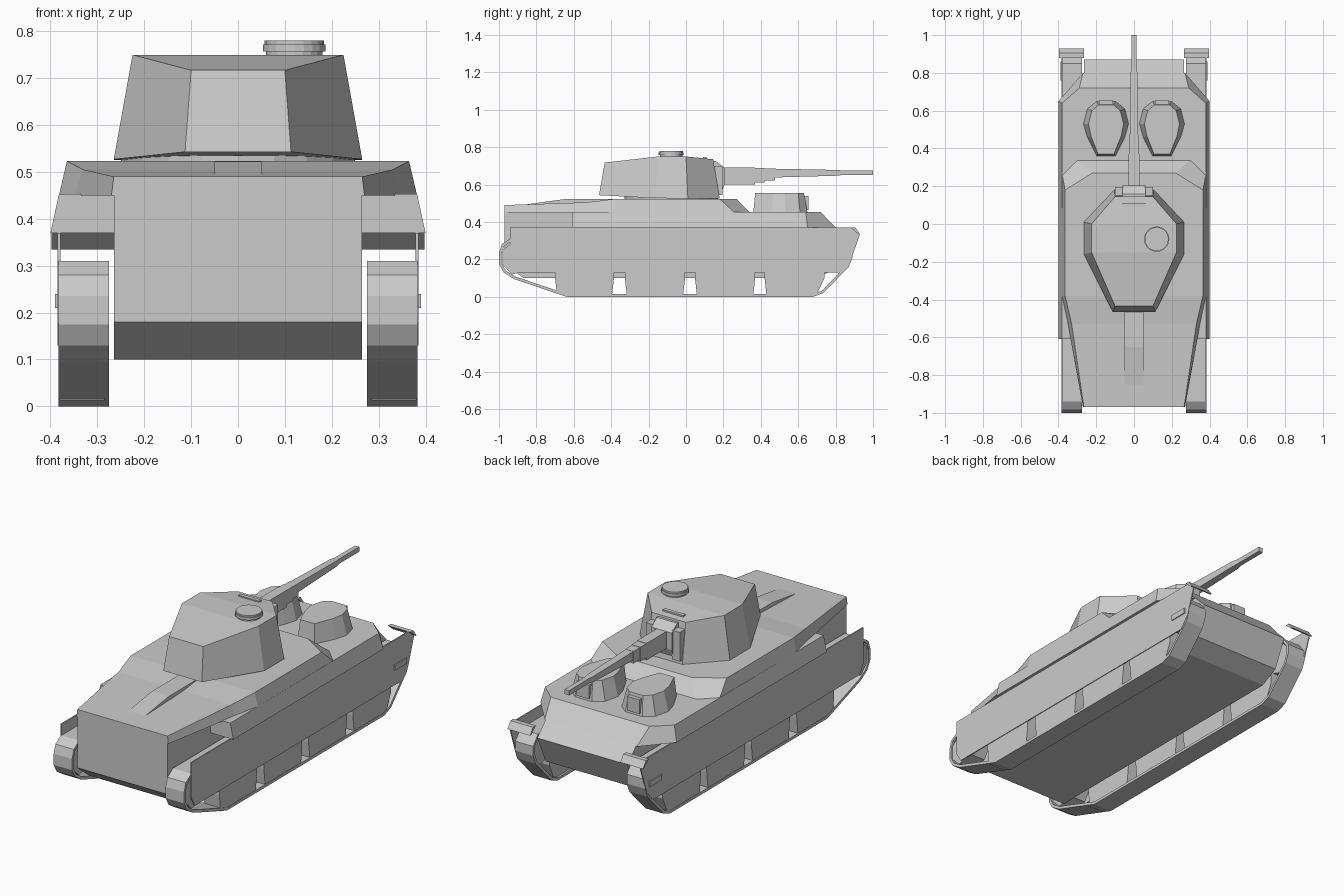
import bpy, bmesh, math

if "Cube" in bpy.data.objects:
    bpy.data.objects.remove(bpy.data.objects["Cube"])


def make(name, verts, faces, mirror=False):
    me = bpy.data.meshes.new(name)
    me.from_pydata(verts, [], faces)
    bm = bmesh.new()
    bm.from_mesh(me)
    bmesh.ops.recalc_face_normals(bm, faces=bm.faces)
    bm.to_mesh(me)
    bm.free()
    ob = bpy.data.objects.new(name, me)
    bpy.context.collection.objects.link(ob)
    if mirror:
        ob.modifiers.new("mirror", 'MIRROR')
    return ob


def prism(name, pts, x0, x1, mirror=False, caps=True):
    """Extrude a (y, z) profile along x."""
    n = len(pts)
    verts = [(x, y, z) for x in (x0, x1) for y, z in pts]
    faces = [(i, (i + 1) % n, (i + 1) % n + n, i + n) for i in range(n)]
    if caps:
        faces += [tuple(range(n)), tuple(range(n, 2 * n))]
    return make(name, verts, faces, mirror)


def box(name, x0, x1, y0, y1, z0, z1, mirror=False):
    return prism(name, [(y0, z0), (y1, z0), (y1, z1), (y0, z1)], x0, x1, mirror)


def loft(name, bot, top, cx=0, mirror=False):
    """Symmetric solid from right-hand outlines (x, y, z), listed along y."""
    n = len(bot)
    verts = [(cx + s * x, y, z) for row in (bot, top) for s in (1, -1) for x, y, z in row]
    faces = []
    for i in range(n - 1):
        for a, b in ((0, n), (2 * n, 3 * n), (0, 2 * n), (n, 3 * n)):
            faces.append((a + i, a + i + 1, b + i + 1, b + i))
    for i in (0, n - 1):
        faces.append((i, n + i, 3 * n + i, 2 * n + i))
    return make(name, verts, faces, mirror)


def flat(pts, z):
    return [(x, y, z) for x, y in pts]


def disc(name, x, y, z0, z1, r, sides):
    ring = [(x + r * math.cos(2 * math.pi * i / sides), y + r * math.sin(2 * math.pi * i / sides))
            for i in range(sides)]
    faces = [(i, (i + 1) % sides, (i + 1) % sides + sides, i + sides) for i in range(sides)]
    faces += [tuple(range(sides)), tuple(range(sides, 2 * sides))]
    return make(name, flat(ring, z0) + flat(ring, z1), faces)


# Lower hull, sponsons and superstructure
prism("hull", [(-.97, .18), (-.97, .46), (.72, .45), (.87, .30), (.80, .15), (.70, .10), (-.87, .10)],
      -.265, .265)
loft("sponsons", flat([(.27, .80), (.40, .65), (.40, -.61)], .37),
     flat([(.29, .72), (.38, .64), (.382, -.61)], .453))
loft("superstructure",
     flat([(.30, .34), (.38, .26), (.382, -.38), (.35, -.53), (.27, -.97)], .45),
     [(.22, .27, .523), (.365, .18, .523), (.365, -.38, .523), (.33, -.53, .505), (.265, -.97, .49)])
prism("engine_deck_ridge", [(-.88, .49), (-.65, .522), (-.38, .522), (-.38, .49)], -.05, .05)

# Side skirts with a front mud flap and a small bracket
prism("side_skirt", [(-.94, .37), (-.94, .18), (-.91, .13), (.83, .13), (.88, .19), (.93, .335), (.90, .37)],
      .379, .385, True)
prism("mud_flap", [(.88, .37), (.905, .37), (.93, .335), (.922, .335)], .265, .398, True)
box("skirt_bracket", .385, .39, .76, .86, .21, .24, True)

# Track bands and the bogie blocks between the gaps
path = [(-.94, .31), (-.985, .28), (-1, .235), (-1, .175), (-.975, .13), (-.92, .095), (-.64, 0),
        (.68, 0), (.735, .02), (.87, .16), (.89, .21), (.89, .26), (.85, .31)]
track = prism("track", path, .275, .383, False, False)
sol = track.modifiers.new("thickness", 'SOLIDIFY')
sol.thickness = .015
sol.offset = -1
track.modifiers.new("mirror", 'MIRROR')
for i, (a, b) in enumerate([(-.70, -.385), (-.327, -.005), (.048, .37), (.42, .74)]):
    prism(f"bogie_{i + 1}", [(a + .01, .014), (b - .01 if i < 3 else .70, .014), (b, .10), (b, .2), (a, .2), (a, .10)],
          .285, .381, True)
prism("drive_wheel_rear", [(-.93, .29), (-.98, .25), (-.98, .17), (-.93, .12), (-.84, .14), (-.80, .2), (-.84, .28)],
      .285, .378, True)
prism("drive_wheel_front", [(.84, .29), (.875, .25), (.875, .2), (.82, .13), (.76, .15), (.74, .22), (.78, .29)],
      .285, .378, True)

# Main turret
disc("turret_ring", 0, -.08, .52, .535, .25, 20)
loft("main_turret",
     [(.105, .18, .526), (.265, .01, .526), (.265, -.16, .527), (.113, -.465, .543)],
     [(.10, .145, .735), (.225, 0, .75), (.225, -.15, .75), (.10, -.435, .717)])
disc("hatch_base", .12, -.08, .74, .762, .06, 20)
disc("hatch_rim", .12, -.08, .757, .772, .067, 20)
disc("hatch_top", .12, -.08, .77, .78, .063, 20)

# Gun mount and barrel
box("mantlet_cheek", .055, .10, .12, .195, .545, .70, True)
prism("mantlet", [(.12, .56), (.19, .56), (.205, .60), (.205, .69), (.16, .725), (.12, .725)], -.06, .06)
box("gun_visor", -.06, .06, .09, .11, .73, .747)
box("recoil_housing", -.028, .028, .2, .37, .60, .69)
box("recoil_step", -.026, .026, .36, .42, .612, .688)
box("recoil_tip", -.024, .024, .41, .475, .622, .686)
loft("gun_barrel", [(.013, 1, .65), (.013, .83, .65), (.018, .80, .647), (.025, .2, .63)],
     [(.013, 1, .675), (.013, .83, .676), (.018, .80, .678), (.025, .2, .69)])

# Two small front turrets with stub mounts
loft("front_turret",
     flat([(.05, .65), (.10, .61), (.12, .53), (.10, .46), (.05, .36)], .45),
     flat([(.04, .63), (.075, .60), (.093, .53), (.08, .465), (.042, .37)], .555), .148, True)
box("front_turret_mount", .112, .184, .60, .655, .465, .54, True)
